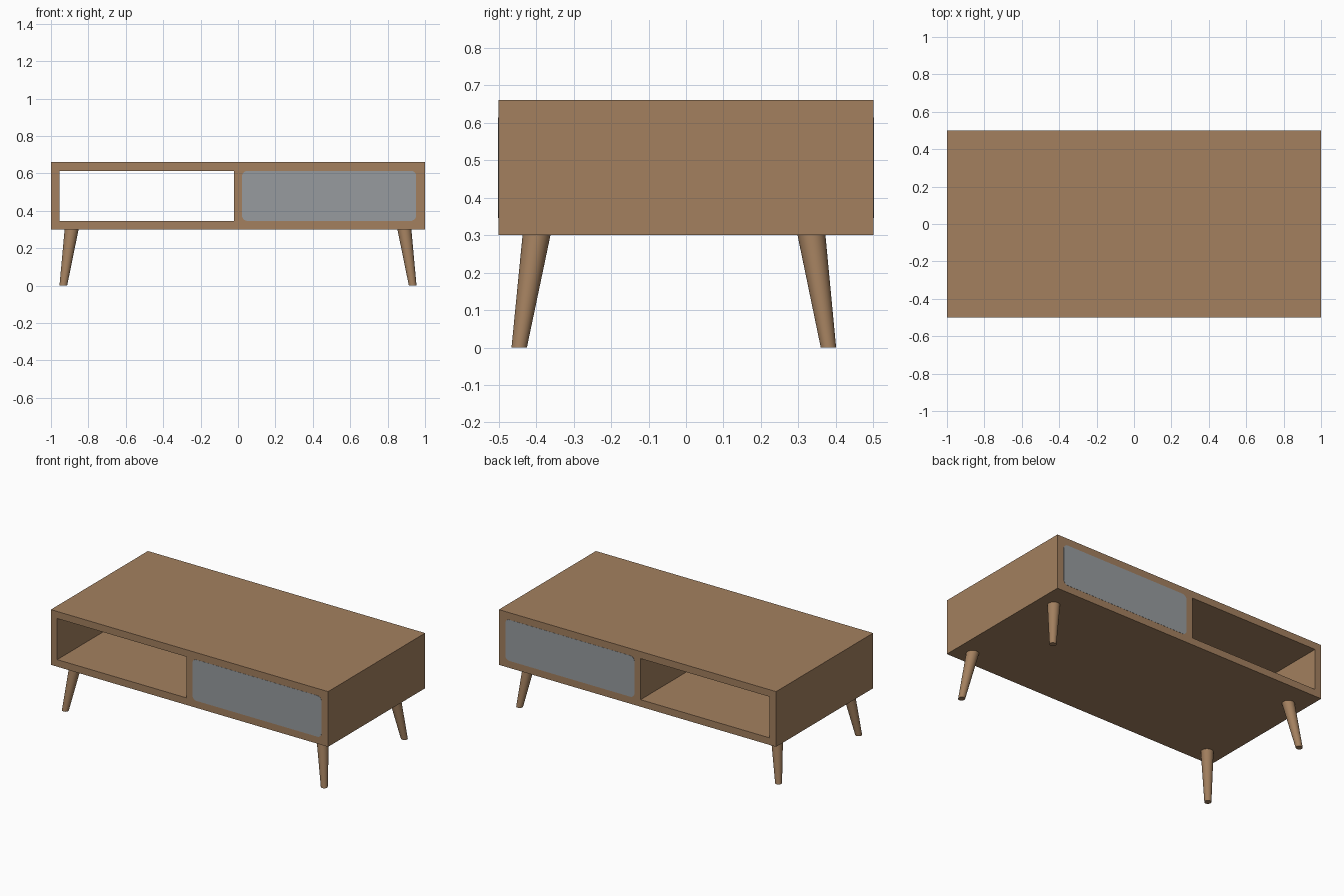
import bpy, bmesh, math
from mathutils import Vector

if "Cube" in bpy.data.objects:
    bpy.data.objects.remove(bpy.data.objects["Cube"])


def material(name, rgb):
    m = bpy.data.materials.new(name)
    m.diffuse_color = (*rgb, 1)
    m.use_nodes = True
    m.node_tree.nodes["Principled BSDF"].inputs["Base Color"].default_value = m.diffuse_color
    return m


wood = material("warm wood", (0.366, 0.216, 0.114))
grey = material("grey panel", (0.31, 0.33, 0.345))


def add_object(name, bm, mat):
    bmesh.ops.recalc_face_normals(bm, faces=bm.faces)
    me = bpy.data.meshes.new(name)
    bm.to_mesh(me)
    bm.free()
    ob = bpy.data.objects.new(name, me)
    me.materials.append(mat)
    bpy.context.collection.objects.link(ob)
    return ob


def extrude_y(bm, depth):
    res = bmesh.ops.extrude_face_region(bm, geom=bm.faces[:])
    verts = [g for g in res["geom"] if isinstance(g, bmesh.types.BMVert)]
    bmesh.ops.translate(bm, verts=verts, vec=(0, depth, 0))


# Cabinet: one body with an open compartment running front to back
xs = [-1, -0.954, -0.0225, 1]
zs = [0.30, 0.346, 0.614, 0.66]
bm = bmesh.new()
grid = [[bm.verts.new((x, -0.5, z)) for z in zs] for x in xs]
for i in range(3):
    for j in range(3):
        if (i, j) != (1, 1):
            bm.faces.new((grid[i][j], grid[i + 1][j],
                          grid[i + 1][j + 1], grid[i][j + 1]))
extrude_y(bm, 1.0)
add_object("cabinet", bm, wood)


# Rounded drawer panels, flush with the front and the back
def drawer_panel(name, y):
    x0, x1, z0, z1, r = 0.0215, 0.953, 0.346, 0.614, 0.03
    corners = [(x1 - r, z1 - r), (x0 + r, z1 - r), (x0 + r, z0 + r), (x1 - r, z0 + r)]
    bm = bmesh.new()
    ring = []
    for k, (cx, cz) in enumerate(corners):
        for s in range(9):
            a = math.pi / 2 * (k + s / 8)
            ring.append(bm.verts.new((cx + r * math.cos(a), y, cz + r * math.sin(a))))
    bm.faces.new(ring)
    extrude_y(bm, 0.004)
    add_object(name, bm, grey)


drawer_panel("front_drawer_panel", -0.501)
drawer_panel("back_drawer_panel", 0.497)


# Tapered legs splaying outward, cut level at the floor
def leg(name, top, foot):
    h = 0.305
    bm = bmesh.new()
    bmesh.ops.create_cone(bm, cap_ends=True, segments=32,
                          radius1=0.0205, radius2=0.0375, depth=h)
    for v in bm.verts:
        t = v.co.z / h + 0.5
        centre = Vector(foot).lerp(Vector(top), t)
        v.co = (v.co.x + centre.x, v.co.y + centre.y, t * h)
    ob = add_object(name, bm, wood)
    bpy.ops.object.select_all(action='DESELECT')
    bpy.context.view_layer.objects.active = ob
    ob.select_set(True)
    bpy.ops.object.shade_smooth_by_angle(angle=math.radians(35))


for side, s in (("left", -1), ("right", 1)):
    leg("front_leg_" + side, (s * 0.889, -0.398), (s * 0.934, -0.445))
    leg("back_leg_" + side, (s * 0.889, 0.334), (s * 0.934, 0.380))
